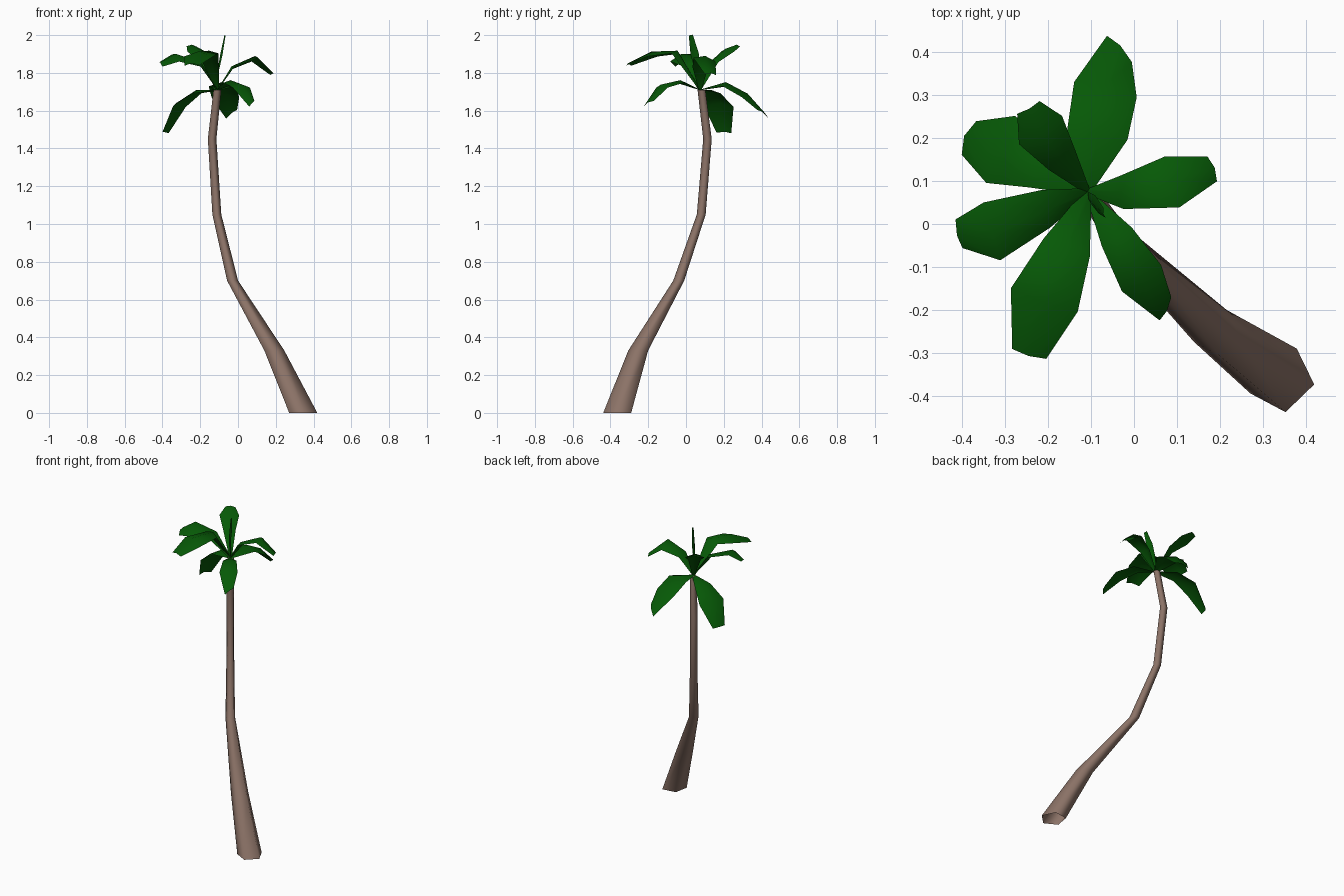
import bpy
import bmesh
import math
from mathutils import Vector, Matrix

cube = bpy.data.objects.get("Cube")
if cube:
    bpy.data.objects.remove(cube, do_unlink=True)


def make_material(name, colour):
    mat = bpy.data.materials.new(name)
    mat.use_nodes = True
    mat.diffuse_color = colour
    mat.node_tree.nodes["Principled BSDF"].inputs["Base Color"].default_value = colour
    return mat


bark = make_material("bark brown", (0.26, 0.17, 0.135, 1))
leaf_green = make_material("leaf green", (0.002, 0.1, 0.002, 1))


def finish(bm, name, mat):
    mesh = bpy.data.meshes.new(name)
    bm.to_mesh(mesh)
    bm.free()
    mesh.materials.append(mat)
    obj = bpy.data.objects.new(name, mesh)
    bpy.context.collection.objects.link(obj)


# Trunk: five-sided level rings along a bent path (centre, radius)
TRUNK = [
    ((0.342, -0.36, 0), 0.079),
    ((0.19, -0.25, 0.33), 0.056),
    ((-0.03, -0.037, 0.7), 0.031),
    ((-0.113, 0.082, 1.05), 0.025),
    ((-0.138, 0.115, 1.45), 0.024),
    ((-0.11, 0.083, 1.71), 0.022),
]
SIDES = 5


def build_trunk():
    bm = bmesh.new()
    rings = []
    for centre, radius in TRUNK:
        ring = []
        for k in range(SIDES):
            a = math.radians(-10) + math.tau * k / SIDES
            offset = Vector((math.cos(a), math.sin(a), 0)) * radius
            ring.append(bm.verts.new(Vector(centre) + offset))
        rings.append(ring)
    for low, high in zip(rings, rings[1:]):
        for k in range(SIDES):
            n = (k + 1) % SIDES
            bm.faces.new((low[k], low[n], high[n], high[k])).smooth = True
    bm.faces.new(rings[-1])
    finish(bm, "trunk", bark)


# Fronds: ridged strips through root, two bends and a slanted tip
ROOT = Vector((-0.108, 0.075, 1.71))
RIDGE = 0.32


def build_frond(name, bends, width, roll=0, neck=0.64, slant=0):
    path = [ROOT] + [Vector(p) for p in bends]
    taper = (0.12, neck, 1, 0.5)
    flat = path[-1] - path[0]
    flat.z = 0
    across = flat.cross(Vector((0, 0, 1))).normalized()
    bm = bmesh.new()
    rows = []
    for i, point in enumerate(path):
        tangent = (path[min(i + 1, 3)] - path[max(i - 1, 0)]).normalized()
        turn = Matrix.Rotation(math.radians(roll), 3, tangent)
        side = (across - tangent * across.dot(tangent)).normalized()
        side = turn @ side
        normal = side.cross(tangent)
        half = width * taper[i] / 2
        drop = normal * half * RIDGE
        skew = tangent * (slant if i == 3 else 0)
        rows.append([bm.verts.new(point + (side * half + skew) * s + drop * (0.5 - abs(s)))
                     for s in (-1, 0, 1)])
    for a, b in zip(rows, rows[1:]):
        for k in range(2):
            bm.faces.new((a[k], a[k + 1], b[k + 1], b[k])).smooth = True
    finish(bm, name, leaf_green)


build_trunk()
build_frond("back_frond", [(-0.085, 0.21, 1.74), (-0.065, 0.32, 1.68), (-0.033, 0.412, 1.585)],
            0.15, neck=0.95, slant=-0.03)
build_frond("left_frond", [(-0.03, 0.075, 1.83), (0.09, 0.1, 1.88), (0.185, 0.13, 1.795)],
            0.125, roll=-10)
build_frond("low_right_frond", [(-0.22, 0.135, 1.7), (-0.32, 0.178, 1.63), (-0.39, 0.203, 1.485)], 0.17)
build_frond("high_back_frond", [(-0.165, 0.145, 1.86), (-0.215, 0.215, 1.92), (-0.245, 0.27, 1.945)], 0.12)
build_frond("right_frond", [(-0.2, 0.035, 1.85), (-0.33, -0.02, 1.89), (-0.41, -0.025, 1.85)],
            0.145, roll=-15)
build_frond("front_frond", [(-0.155, -0.05, 1.91), (-0.21, -0.18, 1.9), (-0.245, -0.305, 1.845)],
            0.165, neck=0.7)
build_frond("low_front_frond", [(-0.04, -0.03, 1.755), (0.02, -0.13, 1.73), (0.075, -0.2, 1.64)],
            0.11, neck=0.75, slant=0.02)
build_frond("young_frond", [(-0.105, 0.06, 1.82), (-0.09, 0.045, 1.9), (-0.07, 0.025, 2)],
            0.045, roll=65)
